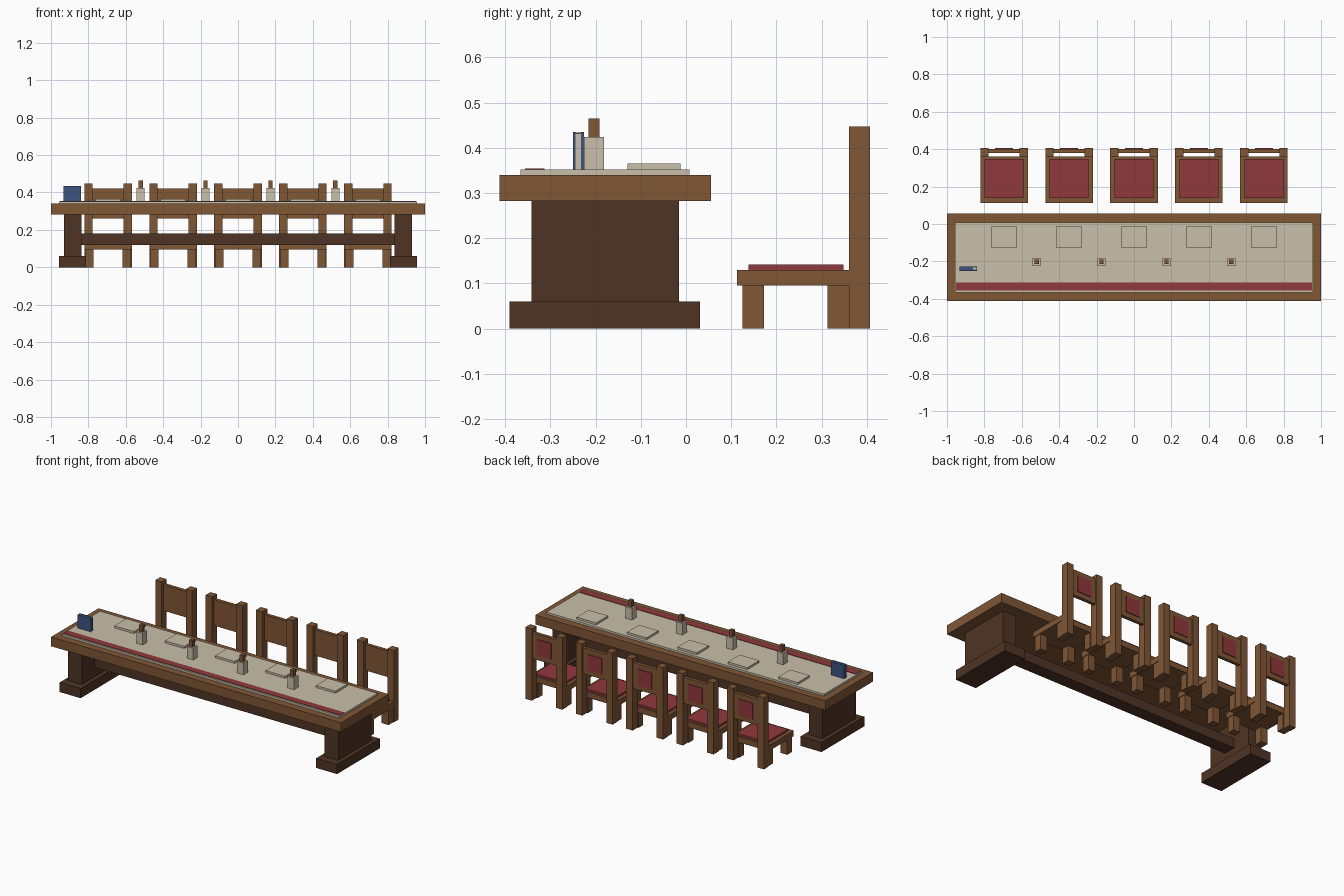
import bpy


def material(name, rgb):
    m = bpy.data.materials.new(name)
    m.diffuse_color = (*rgb, 1)
    return m


WOOD = material("oak brown", (0.215, 0.095, 0.036))
DARK = material("dark walnut", (0.078, 0.034, 0.018))
CREAM = material("cream", (0.59, 0.525, 0.40))
RED = material("deep red", (0.28, 0.04, 0.046))
BLUE = material("navy blue", (0.045, 0.09, 0.22))


def box(name, x, y, z, mat):
    """Box from (min, max) ranges on each axis."""
    corners = [(a, b, c) for a in x for b in y for c in z]
    faces = [(0, 1, 3, 2), (4, 6, 7, 5), (0, 4, 5, 1),
             (2, 3, 7, 6), (0, 2, 6, 4), (1, 5, 7, 3)]
    me = bpy.data.meshes.new(name)
    me.from_pydata(corners, [], faces)
    me.materials.append(mat)
    ob = bpy.data.objects.new(name, me)
    bpy.context.collection.objects.link(ob)
    return ob


def span(c, half):
    return (c - half, c + half)


# Table: top, cloth, red runner stripe, stretcher
box("table_top", (-1, 1), (-0.412, 0.055), (0.282, 0.34), WOOD)
box("table_cloth", (-0.957, 0.957), (-0.366, 0.008), (0.34, 0.352), CREAM)
box("cloth_stripe", (-0.953, 0.953), (-0.356, -0.313), (0.352, 0.3545), RED)
box("stretcher", (-0.84, 0.84), (-0.218, -0.138), (0.12, 0.18), DARK)

# Pedestals with wide feet
for s in (-1, 1):
    box("pedestal", span(0.884 * s, 0.047), (-0.342, -0.015), (0.06, 0.282), DARK)
    box("pedestal_foot", span(0.884 * s, 0.072), (-0.39, 0.031), (0, 0.06), DARK)

# Five chairs, each with a place mat in front of it
for i in range(-2, 3):
    cx = i * 0.3475
    box("seat", span(cx, 0.127), (0.113, 0.36), (0.095, 0.13), WOOD)
    box("cushion", span(cx, 0.105), (0.138, 0.348), (0.13, 0.142), RED)
    for s in (-1, 1):
        lx = span(cx + s * 0.1, 0.0235)
        box("front_leg", lx, (0.125, 0.172), (0, 0.095), WOOD)
        box("rear_leg", lx, (0.313, 0.36), (0, 0.095), WOOD)
        box("back_post", span(cx + s * 0.105, 0.022), (0.36, 0.407), (0, 0.447), WOOD)
    box("back_panel", span(cx, 0.083), (0.38, 0.401), (0.26, 0.422), WOOD)
    box("back_pad", span(cx, 0.048), (0.401, 0.406), (0.29, 0.39), RED)
    box("place_mat", span(cx, 0.067), (-0.129, -0.012), (0.352, 0.365), CREAM)

# Four bottles between the places
for i in range(4):
    cx = (i - 1.5) * 0.3475
    box("bottle", span(cx, 0.022), span(-0.203, 0.022), (0.352, 0.424), CREAM)
    box("bottle_stopper", span(cx, 0.012), span(-0.203, 0.012), (0.424, 0.465), WOOD)

# Standing book: two covers, spine and pages
for y in ((-0.25, -0.244), (-0.232, -0.226)):
    box("book_cover", (-0.932, -0.84), y, (0.352, 0.435), BLUE)
box("book_block", (-0.932, -0.86), (-0.244, -0.232), (0.352, 0.434), BLUE)
box("book_pages", (-0.86, -0.843), (-0.244, -0.232), (0.352, 0.432), CREAM)
